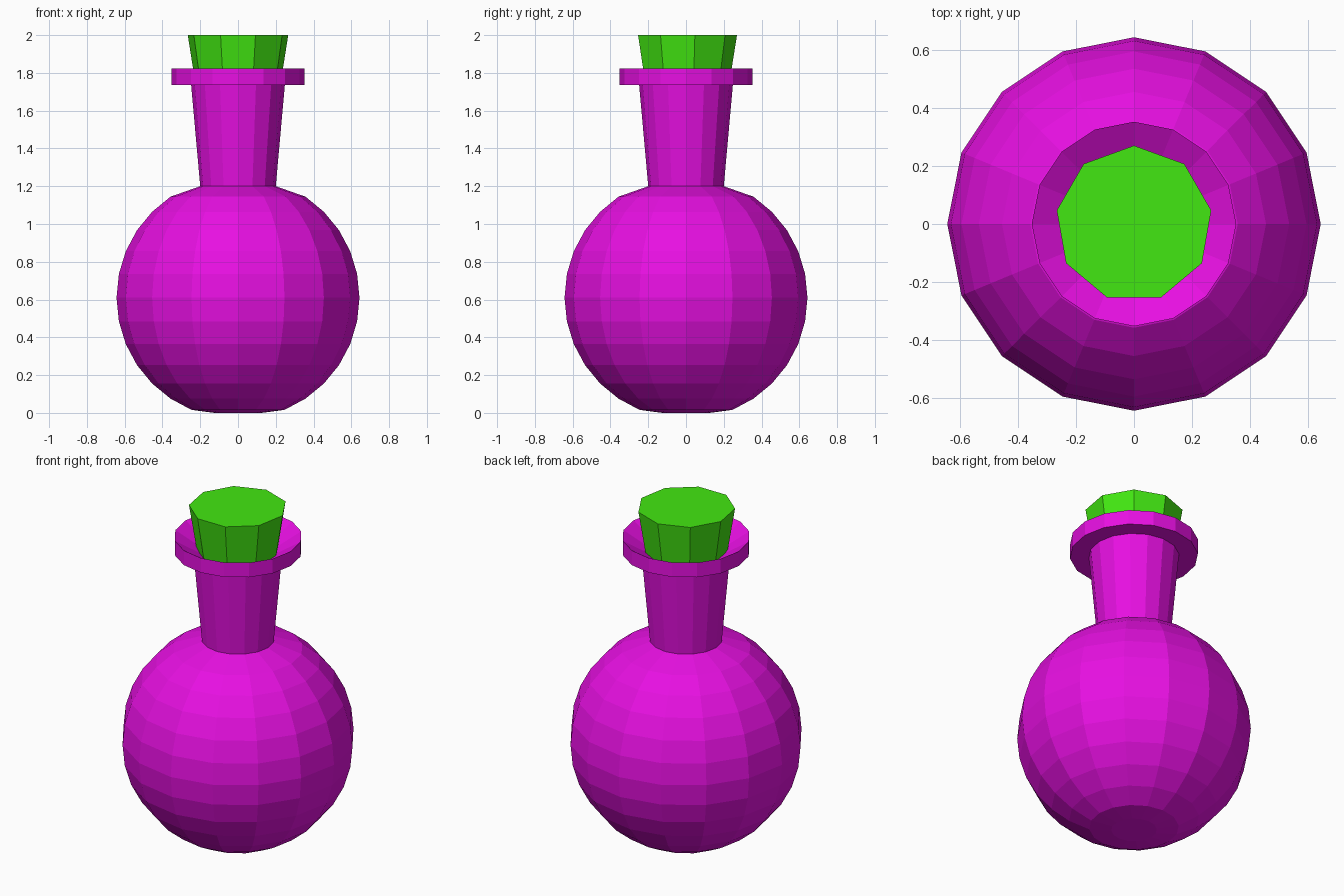
import bpy, bmesh
from math import cos, sin, pi, radians

cube = bpy.data.objects.get("Cube")
if cube:
    bpy.data.objects.remove(cube, do_unlink=True)


def make_material(name, rgb):
    mat = bpy.data.materials.new(name)
    mat.use_nodes = True
    colour = (*rgb, 1.0)
    mat.diffuse_color = colour
    mat.node_tree.nodes["Principled BSDF"].inputs["Base Color"].default_value = colour
    return mat


def lathe(name, profile, sides, mat, start=0.0):
    """Revolve a bottom-to-top (radius, height) profile and close both ends."""
    bm = bmesh.new()
    rings = []
    for r, z in profile:
        angles = [start + 2 * pi * i / sides for i in range(sides)]
        rings.append([bm.verts.new((r * cos(a), r * sin(a), z)) for a in angles])
    for low, high in zip(rings, rings[1:]):
        for i in range(sides):
            j = (i + 1) % sides
            bm.faces.new((low[i], low[j], high[j], high[i]))
    bm.faces.new(rings[0][::-1])
    bm.faces.new(rings[-1])
    mesh = bpy.data.meshes.new(name)
    bm.to_mesh(mesh)
    bm.free()
    mesh.materials.append(mat)
    obj = bpy.data.objects.new(name, mesh)
    bpy.context.collection.objects.link(obj)
    return obj


magenta = make_material("magenta glass", (0.8, 0.005, 0.76))
green = make_material("green stopper", (0.055, 0.8, 0.006))

# Bottle: flattened base, round body, flared neck, rim with a sloping mouth
radius, centre = 0.643, 0.61
base = [(0.125, 0.0)]
body = [(radius * cos(radians(11.25 * k)), centre + radius * sin(radians(11.25 * k)))
        for k in range(-6, 6)]
neck = [(0.2, 1.2), (0.248, 1.735)]
rim = [(0.352, 1.735), (0.352, 1.823), (0.2, 1.73)]
lathe("bottle", base + body + neck + rim, 16, magenta)

# Tapered nine-sided stopper with one corner towards the back
lathe("stopper", [(0.222, 1.7), (0.27, 2.0)], 9, green, start=pi / 2)
